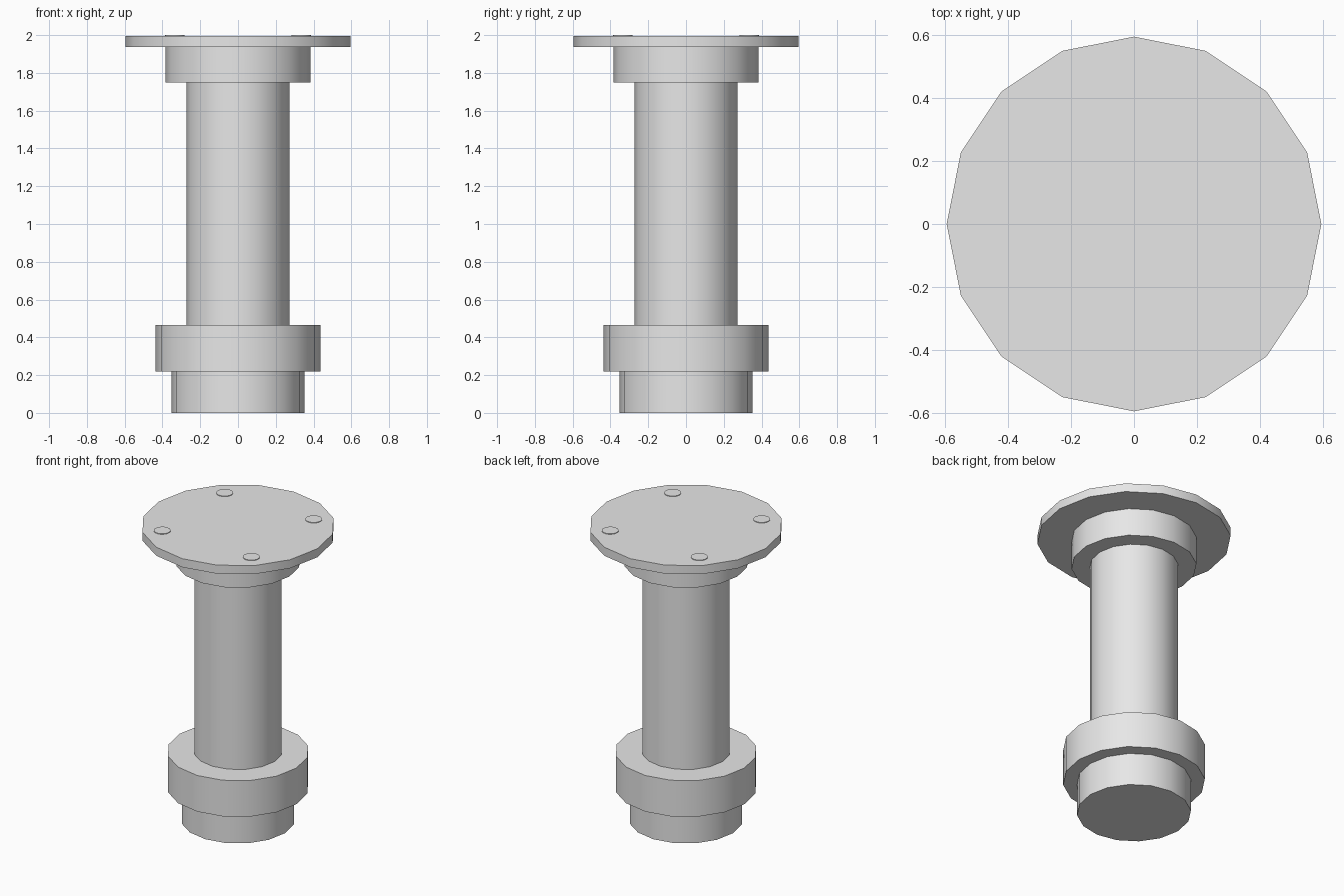
import bpy
import math

if "Cube" in bpy.data.objects:
    bpy.data.objects.remove(bpy.data.objects["Cube"])

SIDES = 16

# single plain metal colour
metal = bpy.data.materials.new("grey metal")
metal.diffuse_color = (0.8, 0.8, 0.8, 1)
metal.use_nodes = True
metal.node_tree.nodes["Principled BSDF"].inputs["Base Color"].default_value = metal.diffuse_color


def disc(name, radius, z0, z1, x=0.0, y=0.0):
    """Capped cylinder spanning z0..z1 with a corner on the +y axis."""
    bpy.ops.mesh.primitive_cylinder_add(
        vertices=SIDES, radius=radius, depth=z1 - z0,
        location=(x, y, (z0 + z1) / 2))
    ob = bpy.context.object
    ob.name = ob.data.name = name
    ob.data.materials.append(metal)
    bpy.ops.object.shade_smooth_by_angle(angle=math.radians(30))
    return ob


# stacked round sections, bottom to top
disc("base_plug", 0.351, 0.0, 0.22)
disc("lower_collar", 0.437, 0.22, 0.465)
disc("shaft", 0.273, 0.465, 1.75)
disc("upper_collar", 0.385, 1.75, 1.938)
disc("top_flange", 0.596, 1.938, 1.996)

# four low bolt heads on the flange diagonals
for i in range(4):
    a = math.radians(45 + 90 * i)
    disc(f"bolt_head_{i + 1}", 0.052, 1.98, 2.0,
         0.473 * math.cos(a), 0.473 * math.sin(a))
